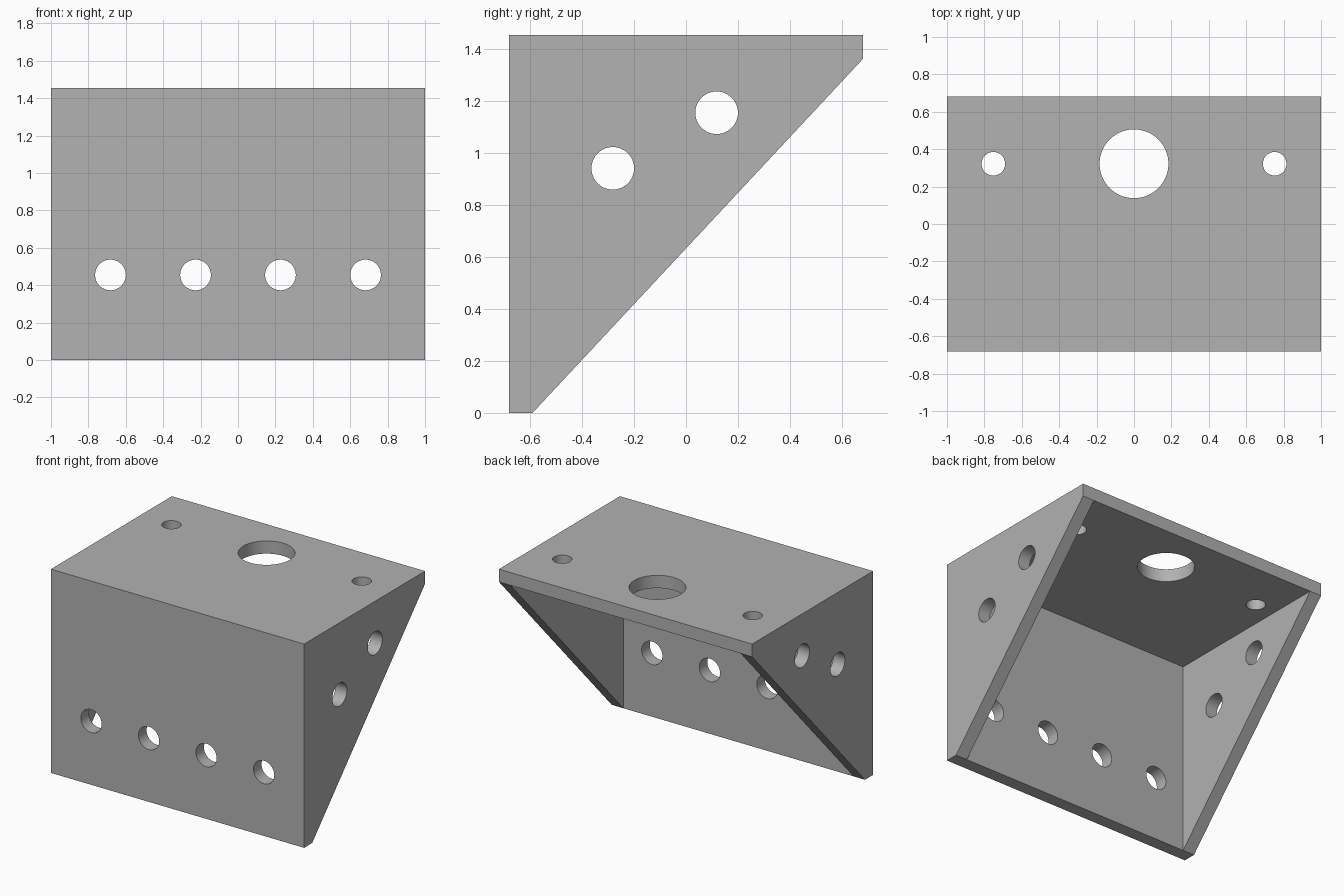
import bpy
import bmesh
from math import pi
from mathutils import Matrix, Vector

if "Cube" in bpy.data.objects:
    bpy.data.objects.remove(bpy.data.objects["Cube"], do_unlink=True)

WIDTH, DEPTH, HEIGHT, WALL = 2.0, 1.364, 1.455, 0.091
FRONT, BACK = -DEPTH / 2, DEPTH / 2

grey = bpy.data.materials.new("plain grey")
grey.use_nodes = True
colour = (0.445, 0.445, 0.445, 1)
grey.diffuse_color = colour
grey.node_tree.nodes["Principled BSDF"].inputs["Base Color"].default_value = colour


def make_object(name, bm):
    bmesh.ops.recalc_face_normals(bm, faces=bm.faces)
    mesh = bpy.data.meshes.new(name)
    bm.to_mesh(mesh)
    bm.free()
    mesh.materials.append(grey)
    obj = bpy.data.objects.new(name, mesh)
    bpy.context.collection.objects.link(obj)
    return obj


def extrude_profile(name, profile, width):
    """Extrude a (y, z) outline along x, centred on x = 0."""
    bm = bmesh.new()
    face = bm.faces.new([bm.verts.new((-width / 2, y, z)) for y, z in profile])
    result = bmesh.ops.extrude_face_region(bm, geom=[face])
    moved = [g for g in result["geom"] if isinstance(g, bmesh.types.BMVert)]
    bmesh.ops.translate(bm, verts=moved, vec=(width, 0, 0))
    return make_object(name, bm)


def cylinder(name, centre, radius, length, axis):
    bm = bmesh.new()
    turn = {"x": Matrix.Rotation(pi / 2, 4, "Y"),
            "y": Matrix.Rotation(pi / 2, 4, "X"),
            "z": Matrix.Identity(4)}[axis]
    bmesh.ops.create_cone(bm, cap_ends=True, segments=64, radius1=radius,
                          radius2=radius, depth=length,
                          matrix=Matrix.Translation(Vector(centre)) @ turn)
    return make_object(name, bm)


# Bracket block with a sloping back
bracket = extrude_profile("bracket", [
    (FRONT, 0), (FRONT + WALL, 0), (BACK, HEIGHT - WALL),
    (BACK, HEIGHT), (FRONT, HEIGHT)], WIDTH)

# Cavity that leaves the front, top and two side walls
cutters = [extrude_profile("cavity_cutter", [
    (FRONT + WALL, -0.5), (1, -0.5),
    (1, HEIGHT - WALL), (FRONT + WALL, HEIGHT - WALL)], WIDTH - 2 * WALL)]

# Row of front holes
for x in (-0.682, -0.227, 0.227, 0.682):
    cutters.append(cylinder("front_hole_cutter", (x, FRONT, 0.455), 0.082, 0.4, "y"))

# Pairs of side holes, drilled through both walls
for y, z in ((-0.282, 0.942), (0.118, 1.156)):
    cutters.append(cylinder("side_hole_cutter", (0, y, z), 0.082, 3, "x"))

# Large top hole with a small one on each side
for x, radius in ((-0.752, 0.063), (0, 0.184), (0.752, 0.063)):
    cutters.append(cylinder("top_hole_cutter", (x, 0.322, HEIGHT), radius, 0.4, "z"))

# Apply the cuts
bpy.context.view_layer.objects.active = bracket
for cutter in cutters:
    cut = bracket.modifiers.new("cut", "BOOLEAN")
    cut.operation = "DIFFERENCE"
    cut.solver = "EXACT"
    cut.object = cutter
    bpy.ops.object.modifier_apply(modifier=cut.name)
    bpy.data.objects.remove(cutter, do_unlink=True)

# Smooth hole walls, sharp plate edges
for obj in bpy.context.selected_objects:
    obj.select_set(False)
bracket.select_set(True)
bpy.ops.object.shade_smooth_by_angle(angle=pi / 6)
